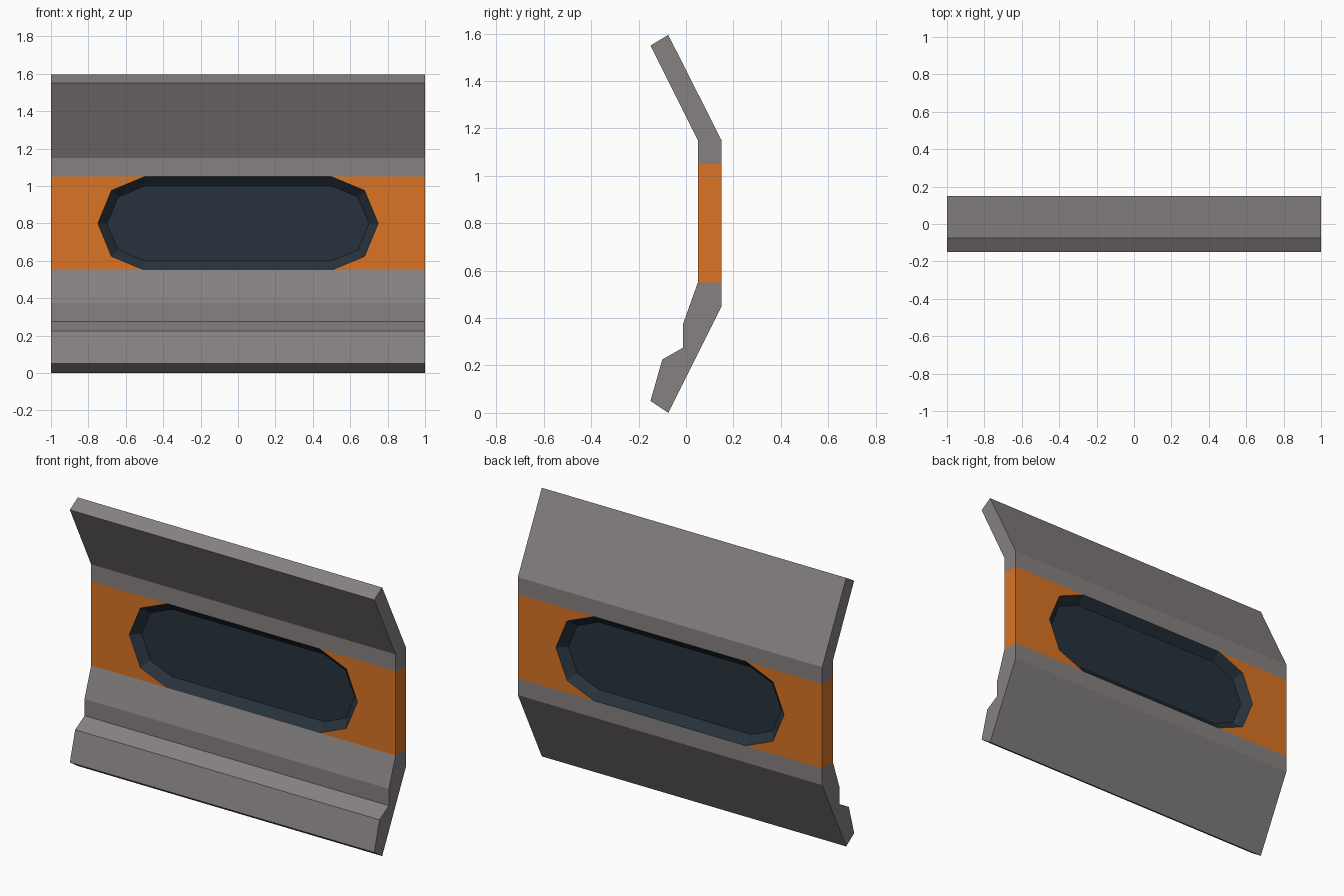
import bpy, bmesh, math

if "Cube" in bpy.data.objects:
    bpy.data.objects.remove(bpy.data.objects["Cube"])


def material(name, rgb):
    m = bpy.data.materials.new(name)
    m.diffuse_color = (*rgb, 1)
    m.use_nodes = True
    m.node_tree.nodes["Principled BSDF"].inputs["Base Color"].default_value = m.diffuse_color
    return m


GREY = material("warm grey", (0.238, 0.220, 0.216))
ORANGE = material("orange", (0.70, 0.175, 0.018))
GLASS = material("dark glass", (0.020, 0.032, 0.045))


def finish(name, bm, mat):
    bmesh.ops.recalc_face_normals(bm, faces=bm.faces)
    mesh = bpy.data.meshes.new(name)
    bm.to_mesh(mesh)
    bm.free()
    mesh.materials.append(mat)
    obj = bpy.data.objects.new(name, mesh)
    bpy.context.collection.objects.link(obj)


def prism(name, points, vec, mat):
    """Extrude a closed outline of 3D points along vec."""
    bm = bmesh.new()
    face = bm.faces.new([bm.verts.new(p) for p in points])
    new = bmesh.ops.extrude_face_region(bm, geom=[face], use_keep_orig=True)["geom"]
    bmesh.ops.translate(bm, vec=vec, verts=[v for v in new if isinstance(v, bmesh.types.BMVert)])
    finish(name, bm, mat)


# Window outline: a stadium with four-segment round ends
MID_Z, HALF_X, RADIUS = 0.8, 0.5, 0.25
Y_FRONT, Y_BACK = 0.05, 0.15


def end_arc(r, side):
    return [(side * (HALF_X + r * math.cos(a)), MID_Z + r * math.sin(a))
            for a in (math.radians(90 - 45 * i) for i in range(5))]


def stadium(r):
    return end_arc(r, 1) + end_arc(r, -1)[::-1]


# Grey upper and lower wall panels, profiles in (y, z)
upper = [(0.05, 1.05), (0.15, 1.05), (0.15, 1.15), (-0.075, 1.595), (-0.15, 1.55), (0.05, 1.15)]
lower = [(0.05, 0.55), (0.15, 0.55), (0.15, 0.45), (-0.075, 0), (-0.15, 0.05),
         (-0.1, 0.225), (-0.0125, 0.275), (-0.0125, 0.375)]
for name, profile in (("upper_panel", upper), ("lower_panel", lower)):
    prism(name, [(-1, y, z) for y, z in profile], (2, 0, 0), GREY)

# Orange band pieces at each end of the window
for name, s in (("band_right", 1), ("band_left", -1)):
    outline = [(s, MID_Z - RADIUS), (s, MID_Z + RADIUS)] + end_arc(RADIUS, s)
    prism(name, [(x, Y_FRONT, z) for x, z in outline], (0, Y_BACK - Y_FRONT, 0), ORANGE)

# Window: sloped rim and recessed pane on both faces
DEPTH, INSET = 0.045, 0.05
bm = bmesh.new()
for y, d in ((Y_FRONT, DEPTH), (Y_BACK, -DEPTH)):
    rim = [bm.verts.new((x, y, z)) for x, z in stadium(RADIUS)]
    pane = [bm.verts.new((x, y + d, z)) for x, z in stadium(RADIUS - INSET)]
    bm.faces.new(pane)
    for i in range(len(rim)):
        j = (i + 1) % len(rim)
        bm.faces.new((rim[i], rim[j], pane[j], pane[i]))
    if y == Y_FRONT:
        first = rim
# close the hidden outer edge so the window is one solid
for i in range(len(rim)):
    j = (i + 1) % len(rim)
    bm.faces.new((first[i], first[j], rim[j], rim[i]))
finish("window", bm, GLASS)
